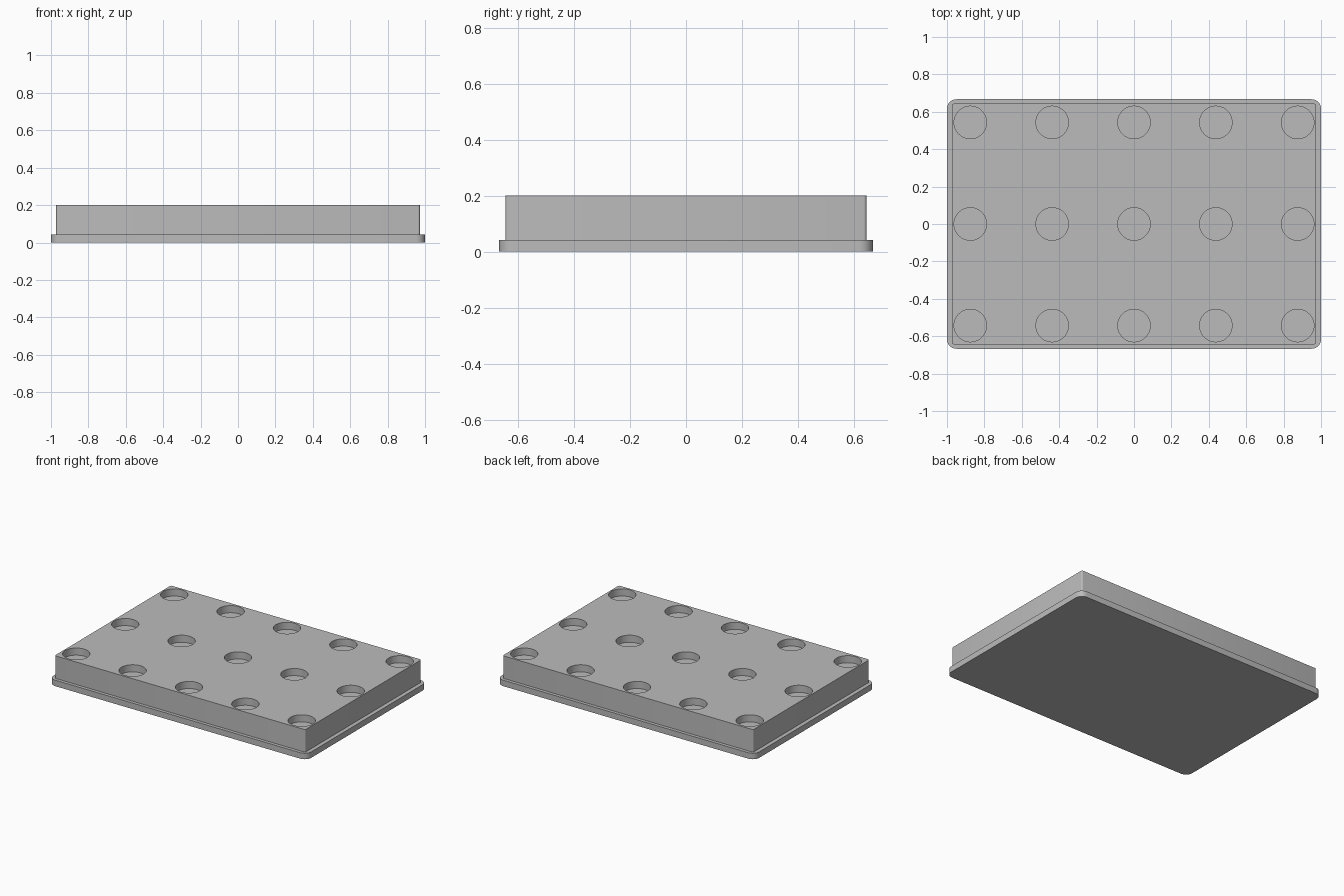
import bpy
import bmesh
import math
from mathutils import Matrix, Vector

default = bpy.data.objects.get("Cube")
if default:
    bpy.data.objects.remove(default, do_unlink=True)

grey = bpy.data.materials.new("plain grey")
grey.use_nodes = True
colour = (0.5, 0.5, 0.5, 1)
grey.diffuse_color = colour
grey.node_tree.nodes["Principled BSDF"].inputs["Base Color"].default_value = colour


def make_object(name, bm):
    mesh = bpy.data.meshes.new(name)
    bm.to_mesh(mesh)
    bm.free()
    mesh.materials.append(grey)
    obj = bpy.data.objects.new(name, mesh)
    bpy.context.collection.objects.link(obj)
    return obj


def rounded_slab(name, width, depth, bottom, top, radius, segments):
    """Box with its four upright edges rounded."""
    bm = bmesh.new()
    bmesh.ops.create_cube(bm, size=1)
    bmesh.ops.scale(bm, vec=Vector((width, depth, top - bottom)), verts=bm.verts)
    bmesh.ops.translate(bm, vec=Vector((0, 0, (bottom + top) / 2)), verts=bm.verts)
    upright = [e for e in bm.edges
               if abs(e.verts[0].co.z - e.verts[1].co.z) > 0.01]
    bmesh.ops.bevel(bm, geom=upright, offset=radius, segments=segments,
                    profile=0.5, affect='EDGES')
    return make_object(name, bm)


def smooth(obj):
    obj.data.shade_smooth()
    obj.data.set_sharp_from_angle(angle=math.radians(30))


# Thin flange at the bottom and the main block on it
TOP = 0.2
base = rounded_slab("base_flange", 2, 1.334, 0, 0.042, 0.05, 8)
block = rounded_slab("main_block", 1.944, 1.288, 0.042, TOP, 0.01, 4)

# Grid of shallow round pockets
HOLE_DEPTH = 0.05
bm = bmesh.new()
for column in range(-2, 3):
    for row in range(-1, 2):
        place = Matrix.Translation((column * 0.4375, row * 0.543, TOP))
        bmesh.ops.create_cone(bm, cap_ends=True, segments=48, radius1=0.087,
                              radius2=0.087, depth=HOLE_DEPTH * 2, matrix=place)
cutter = make_object("pocket_cutter", bm)
cutter.hide_render = True

cut = block.modifiers.new("pockets", 'BOOLEAN')
cut.operation = 'DIFFERENCE'
cut.solver = 'EXACT'
cut.object = cutter
bpy.context.view_layer.update()
graph = bpy.context.evaluated_depsgraph_get()
result = bpy.data.meshes.new_from_object(block.evaluated_get(graph))
block.modifiers.clear()
block.data = result
bpy.data.objects.remove(cutter, do_unlink=True)

for part in (base, block):
    smooth(part)
